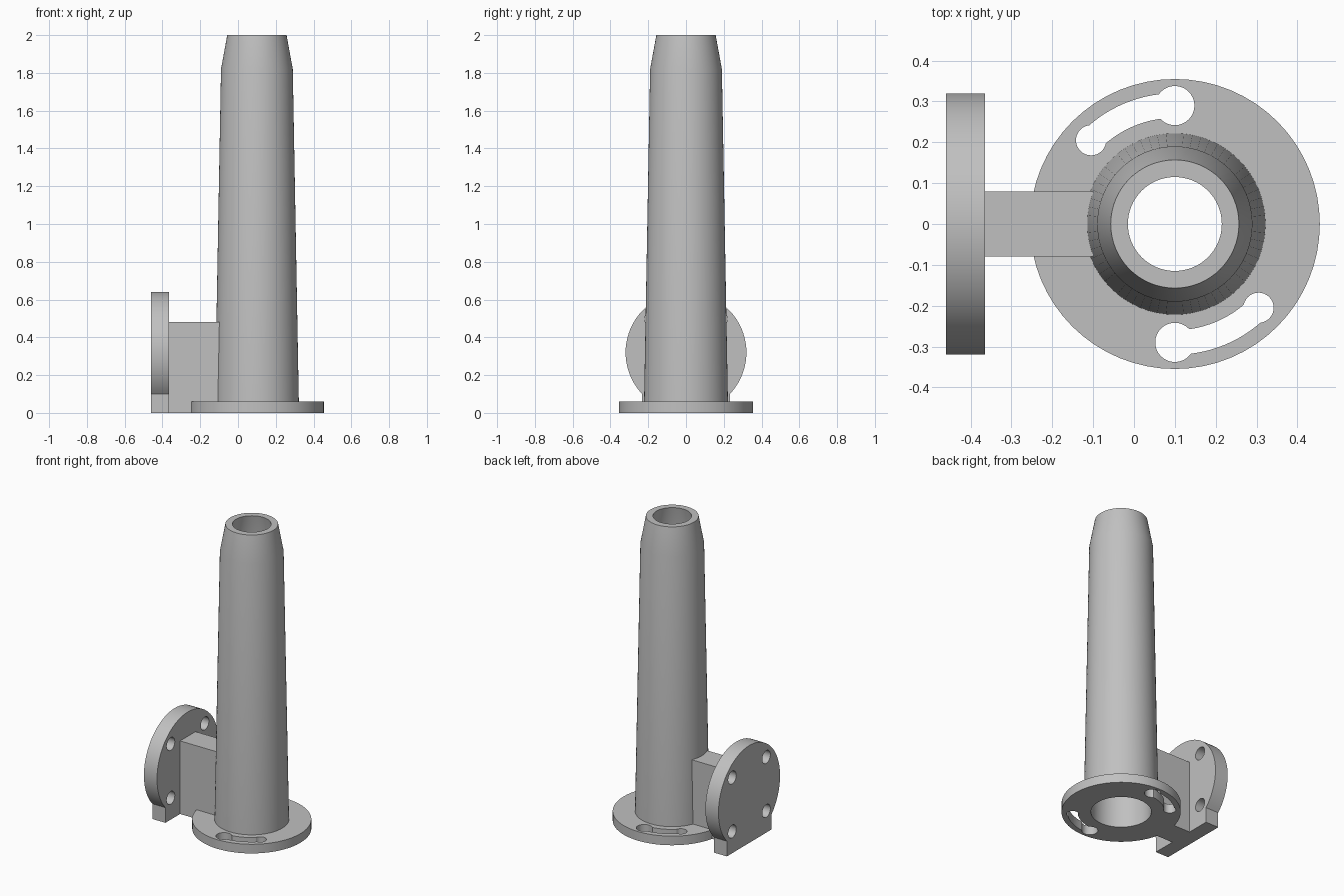
import bpy
import bmesh
from math import sin, cos, pi, radians, asin
from mathutils import Matrix, Vector

cube = bpy.data.objects.get("Cube")
if cube:
    bpy.data.objects.remove(cube, do_unlink=True)

AXIS_X = 0.1        # centre line of the tower
BASE_TOP = 0.06
BOLT_R = 0.29       # pitch radius of the slots in the base

grey = bpy.data.materials.new("plain_grey")
grey.use_nodes = True
grey.diffuse_color = (0.53, 0.53, 0.53, 1)
grey.node_tree.nodes["Principled BSDF"].inputs["Base Color"].default_value = grey.diffuse_color


def make_object(name, bm):
    bmesh.ops.recalc_face_normals(bm, faces=bm.faces[:])
    mesh = bpy.data.meshes.new(name)
    bm.to_mesh(mesh)
    bm.free()
    mesh.materials.append(grey)
    obj = bpy.data.objects.new(name, mesh)
    bpy.context.collection.objects.link(obj)
    return obj


def arc(cx, cy, r, start, end, steps):
    return [(cx + r * cos(start + (end - start) * i / steps),
             cy + r * sin(start + (end - start) * i / steps)) for i in range(steps + 1)]


def circle(cx, cy, r, steps=32):
    return arc(cx, cy, r, 0, 2 * pi, steps)[:-1]


def prism(name, outline, lo, hi, along_x=False):
    """Extrude a 2D outline upwards, or along x with the outline in y and z."""
    bm = bmesh.new()
    place = (lambda a, b: (lo, a, b)) if along_x else (lambda a, b: (a, b, lo))
    face = bm.faces.new([bm.verts.new(place(a, b)) for a, b in outline])
    moved = bmesh.ops.extrude_face_region(bm, geom=[face])["geom"]
    step = Vector((hi - lo, 0, 0) if along_x else (0, 0, hi - lo))
    bmesh.ops.translate(bm, vec=step, verts=[g for g in moved if isinstance(g, bmesh.types.BMVert)])
    return make_object(name, bm)


def lathe(name, profile, steps):
    """Turn a closed (radius, height) profile around the tower axis."""
    bm = bmesh.new()
    verts = [bm.verts.new((r, 0, z)) for r, z in profile]
    edges = [bm.edges.new((v, verts[i - 1])) for i, v in enumerate(verts)]
    bmesh.ops.spin(bm, geom=verts + edges, cent=(0, 0, 0), axis=(0, 0, 1),
                   angle=2 * pi, steps=steps, use_merge=True)
    bmesh.ops.remove_doubles(bm, verts=bm.verts[:], dist=1e-5)
    bmesh.ops.translate(bm, vec=(AXIS_X, 0, 0), verts=bm.verts[:])
    return make_object(name, bm)


def activate(obj):
    bpy.ops.object.select_all(action='DESELECT')
    obj.select_set(True)
    bpy.context.view_layer.objects.active = obj


def cut(obj, cutter):
    cutter.hide_render = True
    mod = obj.modifiers.new("cut", 'BOOLEAN')
    mod.operation = 'DIFFERENCE'
    mod.solver = 'EXACT'
    mod.object = cutter
    activate(obj)
    bpy.ops.object.modifier_apply(modifier=mod.name)
    bpy.data.objects.remove(cutter, do_unlink=True)


# Hollow tapered tower
tower = lathe("tower", [(0.18, BASE_TOP), (0.222, BASE_TOP), (0.19, 1.82),
                        (0.157, 2), (0.115, 2), (0.15, 1.82)], 64)

# Round base flange with two keyhole slots on opposite sides
base = lathe("base_flange", [(0.18, 0), (0.355, 0), (0.355, BASE_TOP), (0.18, BASE_TOP)], 64)
for turn in (0, pi):
    wide, narrow = radians(90) + turn, radians(135) + turn
    slot = (arc(AXIS_X, 0, BOLT_R + 0.03, wide, narrow, 14)
            + arc(AXIS_X, 0, BOLT_R - 0.03, narrow, wide, 14))
    cut(base, prism("slot_cutter", slot, -0.1, 0.2))
    for angle, radius in ((wide, 0.048), (narrow, 0.037)):
        hole = circle(AXIS_X + BOLT_R * cos(angle), BOLT_R * sin(angle), radius)
        cut(base, prism("hole_cutter", hole, -0.1, 0.2))

# Upright round side plate standing on a flat foot
R, FOOT = 0.32, 0.1
low = asin((FOOT - R) / R)
outline = arc(0, R, R, low, pi - low, 56)
half = outline[0][0]
outline += [(-half, 0), (half, 0)]
plate = prism("side_plate", outline, -0.46, -0.365, along_x=True)
for y in (-0.177, 0.177):
    for z in (R - 0.177, R + 0.177):
        cut(plate, prism("bolt_cutter", circle(y, z, 0.042), -0.6, -0.2, along_x=True))

# Solid web joining the plate to the tower
web = prism("web", [(-0.08, 0), (0.08, 0), (0.08, 0.48), (-0.08, 0.48)], -0.365, -0.09, along_x=True)

for part in (tower, base, plate, web):
    activate(part)
    bpy.ops.object.shade_smooth_by_angle(angle=radians(30))
